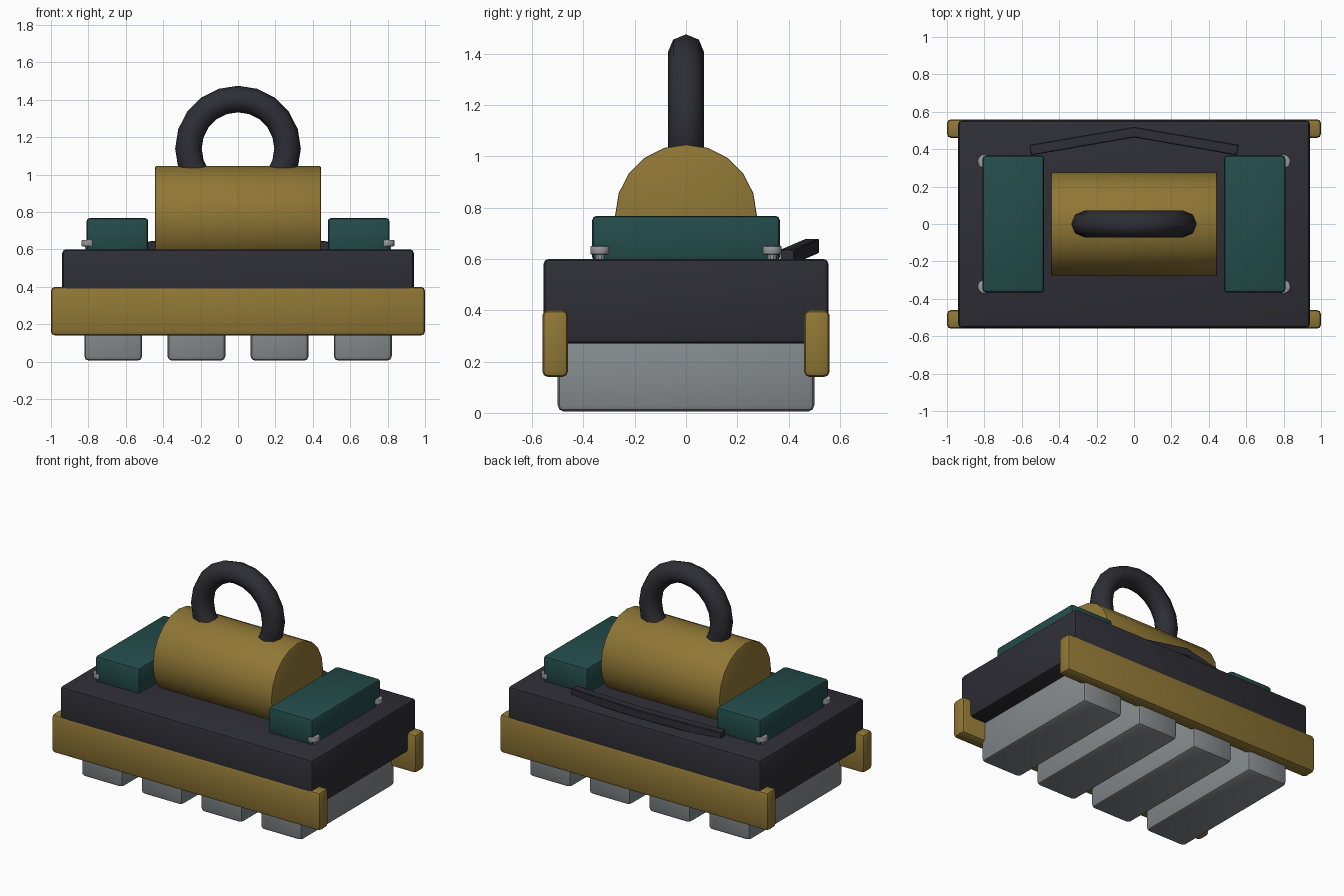
import bpy, bmesh, math
from mathutils import Vector

if "Cube" in bpy.data.objects:
    bpy.data.objects.remove(bpy.data.objects["Cube"])


def material(name, rgb):
    m = bpy.data.materials.new(name)
    m.diffuse_color = (*rgb, 1)
    m.use_nodes = True
    m.node_tree.nodes["Principled BSDF"].inputs["Base Color"].default_value = m.diffuse_color
    return m


GOLD = material("brass", (0.28, 0.185, 0.036))
DARK = material("charcoal", (0.027, 0.027, 0.036))
TEAL = material("dark_teal", (0.017, 0.073, 0.069))
GREY = material("steel", (0.235, 0.258, 0.268))
PALE = material("light_steel", (0.31, 0.32, 0.33))


def finish(obj, name, mat, bevel=0.0, segments=2, angle=35):
    obj.name = name
    obj.data.materials.append(mat)
    bpy.ops.object.select_all(action='DESELECT')
    obj.select_set(True)
    bpy.context.view_layer.objects.active = obj
    if bevel:
        mod = obj.modifiers.new("bevel", 'BEVEL')
        mod.width = bevel
        mod.segments = segments
        mod.limit_method = 'ANGLE'
        mod.angle_limit = math.radians(40)
        bpy.ops.object.modifier_apply(modifier=mod.name)
    bpy.ops.object.shade_smooth_by_angle(angle=math.radians(angle))
    return obj


def box(name, lo, hi, mat, bevel):
    lo, hi = Vector(lo), Vector(hi)
    bpy.ops.mesh.primitive_cube_add(size=1, location=(lo + hi) / 2)
    obj = bpy.context.object
    obj.scale = hi - lo
    bpy.ops.object.transform_apply(location=False, rotation=False, scale=True)
    return finish(obj, name, mat, bevel)


def cylinder(name, loc, radius, depth, mat, sides, rot=(0, 0, 0), bevel=0.0):
    bpy.ops.mesh.primitive_cylinder_add(vertices=sides, radius=radius, depth=depth,
                                        location=loc, rotation=rot)
    return finish(bpy.context.object, name, mat, bevel)


# Main body and the four bars beneath it
box("body", (-0.94, -0.555, 0.27), (0.94, 0.555, 0.60), DARK, 0.02)
for i in range(4):
    x = -0.667 + i * 0.4447
    box(f"foot_bar_{i + 1}", (x - 0.155, -0.5, 0.005), (x + 0.155, 0.5, 0.29), GREY, 0.025)

# Front and back rails
box("front_rail", (-1, -0.56, 0.14), (1, -0.46, 0.40), GOLD, 0.022)
box("back_rail", (-1, 0.46, 0.14), (1, 0.56, 0.40), GOLD, 0.022)

# Barrel lying along x, sunk into the body
cylinder("barrel", (0, 0, 0.77), 0.276, 0.885, GOLD, 20,
         rot=(0, math.pi / 2, 0), bevel=0.006)

# Ring handle
bpy.ops.mesh.primitive_torus_add(major_radius=0.265, minor_radius=0.071, major_segments=20,
                                 minor_segments=8, location=(0, 0, 1.139),
                                 rotation=(math.pi / 2, math.pi / 2, 0))
finish(bpy.context.object, "ring_handle", DARK, angle=60)

# Side blocks with a bolt near each outer corner
for side, sx in (("left", -1), ("right", 1)):
    xs = sorted((sx * 0.48, sx * 0.81))
    box(f"{side}_block", (xs[0], -0.366, 0.59), (xs[1], 0.366, 0.768), TEAL, 0.018)
    for end, sy in (("front", -1), ("back", 1)):
        cylinder(f"{side}_{end}_bolt_head", (sx * 0.799, sy * 0.335, 0.634),
                 0.038, 0.034, PALE, 12, bevel=0.006)
        cylinder(f"{side}_{end}_bolt_shaft", (sx * 0.799, sy * 0.335, 0.605),
                 0.02, 0.04, PALE, 10)

# Bent strip rising behind the barrel: square sections swept through three points
bm = bmesh.new()
rings = []
for x, y, z in ((-0.555, 0.395, 0.609), (0, 0.491, 0.65), (0.555, 0.395, 0.609)):
    lean = -0.18 * x / 0.555 * 0.028
    rings.append([bm.verts.new((x - lean * dy, y + 0.028 * dy, z + 0.028 * dz))
                  for dy, dz in ((-1, -1), (1, -1), (1, 1), (-1, 1))])
for a, b in zip(rings, rings[1:]):
    for k in range(4):
        n = (k + 1) % 4
        bm.faces.new((a[k], a[n], b[n], b[k]))
bm.faces.new(rings[0])
bm.faces.new(rings[-1])
bmesh.ops.recalc_face_normals(bm, faces=bm.faces)
mesh = bpy.data.meshes.new("bent_strip")
bm.to_mesh(mesh)
bm.free()
strip = bpy.data.objects.new("bent_strip", mesh)
bpy.context.collection.objects.link(strip)
finish(strip, "bent_strip", DARK, bevel=0.004, segments=1)
